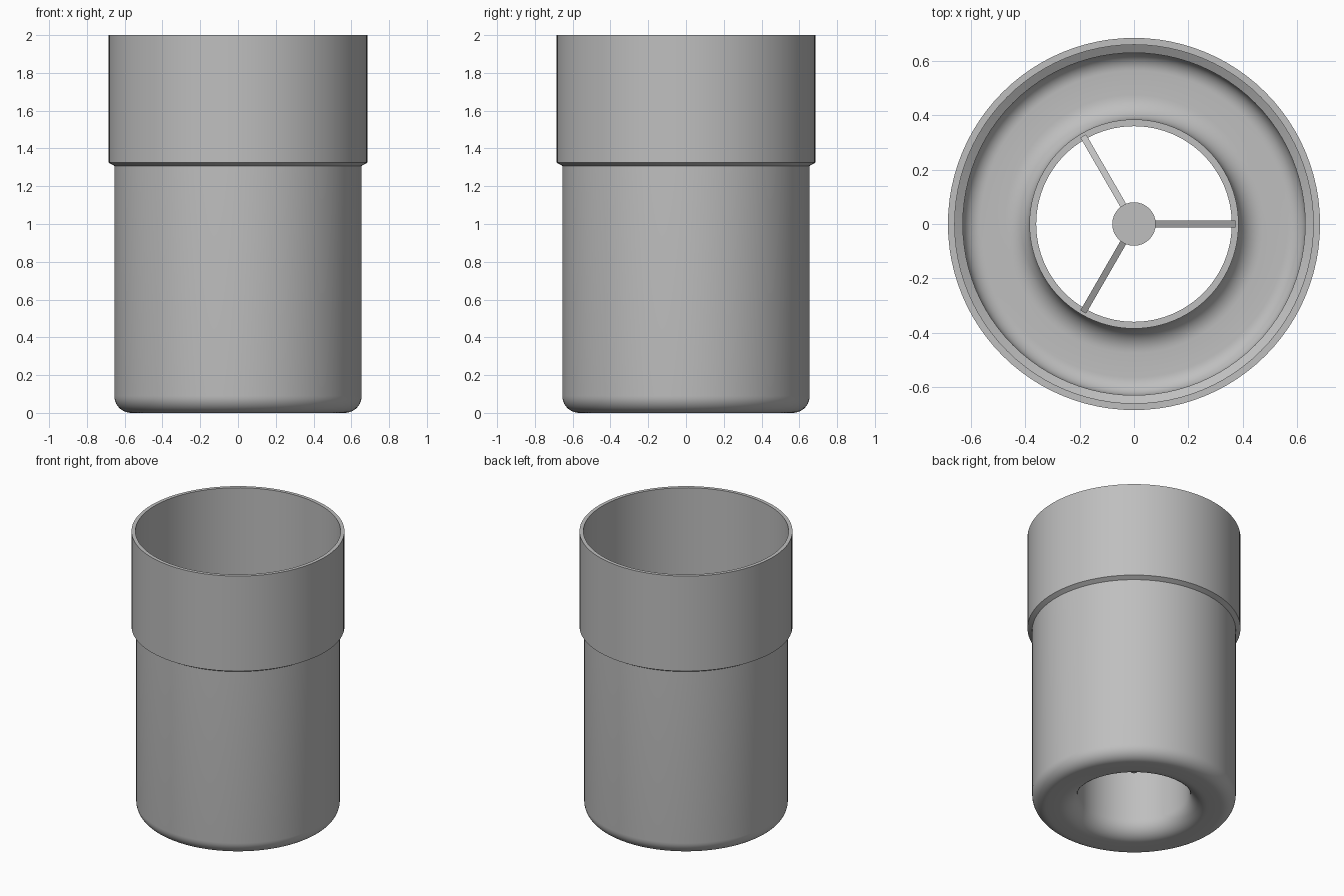
import bpy, math
from mathutils import Vector

cube = bpy.data.objects.get("Cube")
if cube:
    bpy.data.objects.remove(cube, do_unlink=True)

grey = bpy.data.materials.new("plain grey")
grey.use_nodes = True
colour = (0.52, 0.52, 0.52, 1)
grey.diffuse_color = colour
grey.node_tree.nodes["Principled BSDF"].inputs["Base Color"].default_value = colour


def finish(obj, angle=25):
    obj.data.materials.append(grey)
    bpy.ops.object.select_all(action="DESELECT")
    obj.select_set(True)
    bpy.context.view_layer.objects.active = obj
    bpy.ops.object.shade_smooth_by_angle(angle=math.radians(angle))
    return obj


def arc(r, z, radius, start, end, steps=10):
    """Points of a fillet in the radius-height plane, angles in degrees."""
    angles = [math.radians(start + (end - start) * i / steps) for i in range(steps + 1)]
    return [(r + radius * math.cos(a), z + radius * math.sin(a)) for a in angles]


def lathe(name, profile, sides=96):
    """Closed profile turned around the z axis."""
    n = len(profile)
    verts = [(r * math.cos(2 * math.pi * s / sides), r * math.sin(2 * math.pi * s / sides), z)
             for s in range(sides) for r, z in profile]
    faces = []
    for s in range(sides):
        a, b = s * n, (s + 1) % sides * n
        faces += [(a + i, b + i, b + (i + 1) % n, a + (i + 1) % n) for i in range(n)]
    mesh = bpy.data.meshes.new(name)
    mesh.from_pydata(verts, [], faces)
    obj = bpy.data.objects.new(name, mesh)
    bpy.context.collection.objects.link(obj)
    return finish(obj)


def cylinder(name, radius, bottom, top):
    bpy.ops.mesh.primitive_cylinder_add(vertices=32, radius=radius, depth=top - bottom,
                                        location=(0, 0, (bottom + top) / 2))
    obj = bpy.context.object
    obj.name = name
    return finish(obj)


tube_top = 0.76
hub_top = 0.95

# Cup: outer wall, socket collar, rounded floor and central standpipe in one wall
outside = arc(0.475, 0.115, 0.115, 180, 270) + arc(0.565, 0.09, 0.09, 270, 360)
collar = [(0.655, 1.308), (0.685, 1.325), (0.685, 2), (0.66, 2), (0.66, 1.337), (0.63, 1.318)]
inside = arc(0.565, 0.09, 0.065, 0, -90) + arc(0.475, 0.115, 0.09, 270, 180)
lathe("cup_body", outside + collar + inside + [(0.385, tube_top), (0.36, tube_top)])

# Hub and centre pin
cylinder("hub", 0.08, hub_top - 0.03, hub_top)
cylinder("centre_pin", 0.021, 0.26, hub_top + 0.005)

# Three arms sloping from the hub down to the standpipe rim
for i in range(3):
    turn = math.radians(120 * i)
    out = Vector((math.cos(turn), math.sin(turn), 0))
    start = out * 0.07 + Vector((0, 0, hub_top - 0.015))
    end = out * 0.368 + Vector((0, 0, tube_top))
    along = end - start
    bpy.ops.mesh.primitive_cube_add(size=1, location=(start + end) / 2)
    arm = bpy.context.object
    arm.name = f"arm_{i + 1}"
    arm.scale = (along.length, 0.024, 0.024)
    arm.rotation_euler = (0, math.atan2(-along.z, along.xy.length), turn)
    finish(arm)
